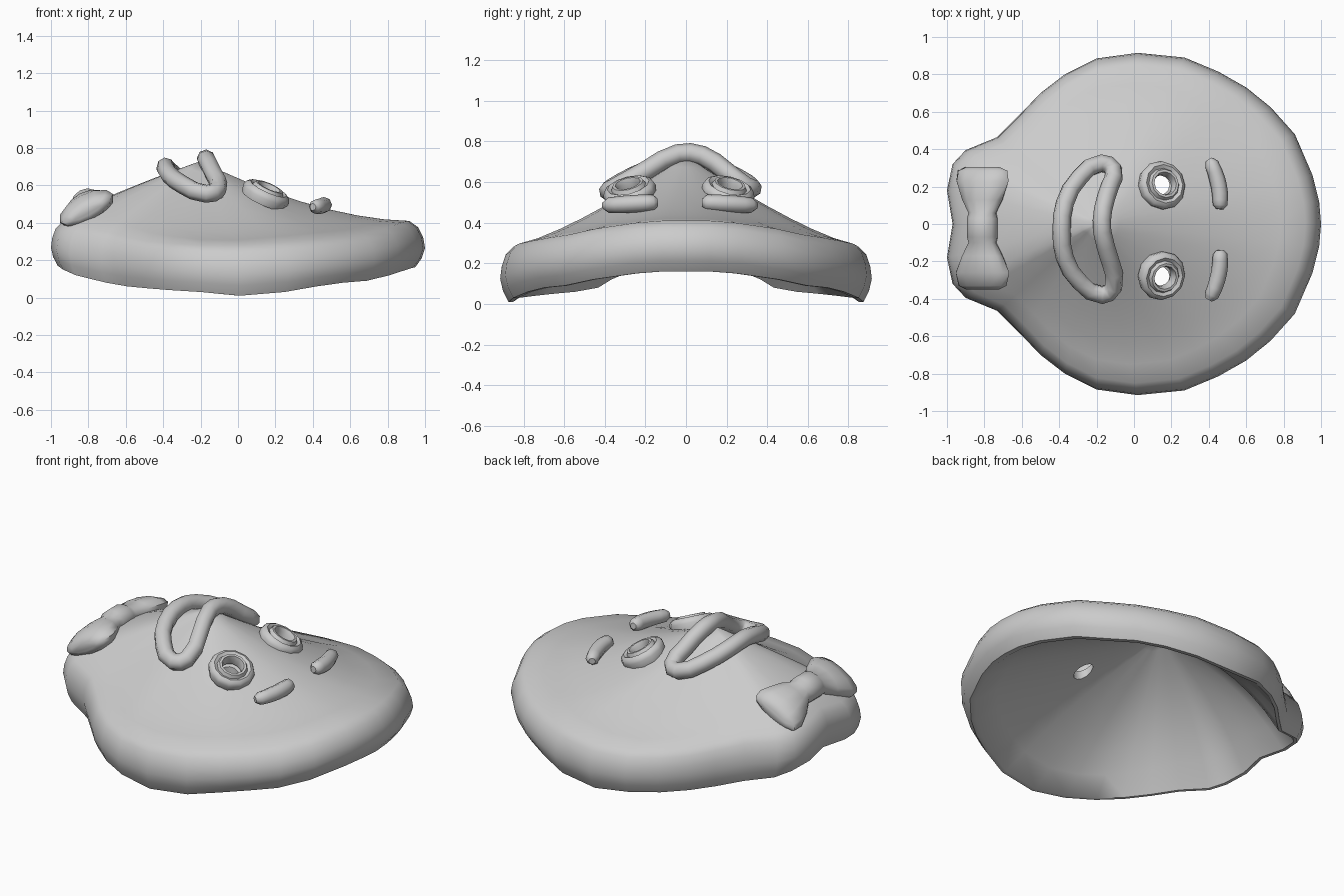
import bpy, bmesh, math
from mathutils import Matrix, Vector

cube = bpy.data.objects.get("Cube")
if cube:
    bpy.data.objects.remove(cube, do_unlink=True)

grey = bpy.data.materials.new("plain_grey")
grey.use_nodes = True
grey.diffuse_color = (0.6, 0.6, 0.6, 1)
grey.node_tree.nodes["Principled BSDF"].inputs["Base Color"].default_value = (0.6, 0.6, 0.6, 1)


def select(ob):
    bpy.ops.object.select_all(action="DESELECT")
    ob.select_set(True)
    bpy.context.view_layer.objects.active = ob


def loft(name, rings, caps=False):
    """Skin a stack of closed rings; the first and last may be capped."""
    bm = bmesh.new()
    rows = [[bm.verts.new(p) for p in ring] for ring in rings]
    n = len(rows[0])
    for a, b in zip(rows, rows[1:]):
        for k in range(n):
            j = (k + 1) % n
            bm.faces.new((a[k], b[k], b[j], a[j]))
    if caps:
        bm.faces.new(rows[0])
        bm.faces.new(rows[-1])
        bmesh.ops.recalc_face_normals(bm, faces=bm.faces)
    else:
        bmesh.ops.remove_doubles(bm, verts=bm.verts, dist=0.0005)
    mesh = bpy.data.meshes.new(name)
    bm.to_mesh(mesh)
    bm.free()
    ob = bpy.data.objects.new(name, mesh)
    bpy.context.collection.objects.link(ob)
    return ob


def finish(ob, angle=50):
    ob.data.materials.clear()
    ob.data.materials.append(grey)
    select(ob)
    bpy.ops.object.shade_smooth_by_angle(angle=math.radians(angle))


def tube(name, points, radius, closed=False, taper=None):
    """Round tube along a smooth path."""
    curve = bpy.data.curves.new(name, "CURVE")
    curve.dimensions = "3D"
    curve.bevel_depth = radius
    curve.bevel_resolution = 2
    curve.use_fill_caps = True
    spline = curve.splines.new("BEZIER")
    spline.resolution_u = 2
    spline.bezier_points.add(len(points) - 1)
    for i, p in enumerate(points):
        knot = spline.bezier_points[i]
        knot.co = p
        knot.handle_left_type = knot.handle_right_type = "AUTO"
        knot.radius = taper[i] if taper else 1
    spline.use_cyclic_u = closed
    ob = bpy.data.objects.new(name, curve)
    bpy.context.collection.objects.link(ob)
    select(ob)
    bpy.ops.object.convert(target="MESH")
    finish(bpy.context.object)


# Mask outline for one half: x, y, rim top height, rim bottom height
half = [
    (1.0, 0, .41, .16), (.99, .12, .41, .16), (.955, .26, .40, .15),
    (.86, .48, .37, .12), (.73, .625, .34, .09), (.60, .73, .325, .08),
    (.45, .815, .31, .06), (.27, .89, .295, .03),
    (.02, .915, .28, .01), (-.20, .885, .28, .03), (-.37, .80, .29, .04),
    (-.50, .70, .30, .05), (-.61, .585, .32, .06), (-.73, .465, .35, .08),
    (-.90, .395, .38, .12), (-.97, .32, .39, .15), (-1.0, .18, .40, .17),
    (-.97, 0, .42, .18),
]
outline = half + [(x, -y, t, b) for x, y, t, b in half[-2:0:-1]]
CX, PEAK, EDGE = -.2, .73, .93


def mask_ring(t, wall=None, inner=False):
    """Ring at fraction t of the outline, on the dome, rim wall or underside."""
    ring = []
    for x, y, top, bottom in outline:
        dx = x - CX
        if wall is None:
            s = t / EDGE
            reach = math.hypot(dx, y)
            c = dx / reach
            power = 1.27 + .45 * c - 1.2 * (max(c, 0) * y / reach) ** 2
            z = top + (PEAK - top) * max(0, 1 - s) ** power
            if inner:
                z -= .03 + (top - bottom - .03) * s ** 3
        else:
            z = bottom + (top - bottom) * wall
        ring.append((CX + dx * t, y * t, z))
    return ring


# Mask shell: dome, rounded rim, then the hollow underside
steps = (0, .1, .2, .32, .45, .58, .7, .82, EDGE)
rings = [mask_ring(t) for t in steps]
rings += [mask_ring(t, w) for t, w in
          ((.97, .86), (.992, .64), (1, .42), (.985, .2), (.955, 0))]
rings += [mask_ring(t, inner=True) for t in reversed(steps)]
mask = loft("mask_shell", rings)

# Eyes: low lathed rings lying on the slope, with holes cut through the shell
profile = [(.058, -.03), (.056, .01), (.064, .032), (.078, .032), (.088, .012),
           (.106, .022), (.124, .012), (.133, -.01), (.125, -.05)]
SIDES = 12


def circle(r, z, place):
    return [place @ Vector((r * math.cos(a), r * math.sin(a), z))
            for a in (math.tau * k / SIDES for k in range(SIDES))]


for side, y in (("left", .21), ("right", -.28)):
    drill = Matrix.Translation((.135, y, .5))
    cutter = loft("eye_cutter", [circle(.055, -.3, drill), circle(.055, .3, drill)], caps=True)
    cutter.hide_render = True
    select(mask)
    cut = mask.modifiers.new("eye_hole", "BOOLEAN")
    cut.operation = "DIFFERENCE"
    cut.object = cutter
    bpy.ops.object.modifier_apply(modifier=cut.name)
    bpy.data.objects.remove(cutter, do_unlink=True)

    tilt = Vector((.45, math.copysign(.25, y), 1)).normalized()
    turn = Vector((0, 0, 1)).rotation_difference(tilt).to_matrix().to_4x4()
    place = Matrix.Translation((.155, y, .565)) @ turn
    finish(loft("eye_ring_" + side, [circle(r, z, place) for r, z in profile]))
finish(mask)

# Mouth: a closed crescent tube wrapped over the ridge
tube("mouth", [
    (-.175, .325, .57), (-.29, .25, .62), (-.37, .11, .68), (-.387, -.03, .70),
    (-.37, -.18, .66), (-.29, -.31, .60), (-.17, -.38, .555), (-.11, -.34, .575),
    (-.13, -.19, .66), (-.17, -.04, .738), (-.165, .08, .73),
    (-.13, .2, .65), (-.11, .29, .58)], .049, closed=True)

# Eyebrows: short bent tubes with rounded ends
ends = (.45, .9, 1, 1, .9, .45)
for side, s, shift in (("left", 1, 0), ("right", -1, -.06)):
    path = [(.40, .345), (.415, .32), (.445, .24), (.46, .16), (.46, .10), (.458, .08)]
    tube("eyebrow_" + side, [(x, s * y + shift, .505 - .06 * y) for x, y in path],
         .043, taper=ends)

# Bow: oval sections along y, pinched at the knot and tilted with the chin
sections = [(.305, .10, .025), (.285, .15, .055), (.23, .158, .075),
            (.13, .12, .075), (.06, .08, .06), (.03, .085, .075),
            (-.07, .085, .075), (-.10, .08, .06), (-.17, .12, .075),
            (-.26, .162, .075), (-.33, .145, .055), (-.35, .10, .025)]
lean = Matrix.Rotation(math.radians(-28), 3, "Y")
bow_rings = []
for y, width, thick in sections:
    height = .515 - .16 * abs(y + .02)
    bow_rings.append([
        lean @ Vector((width * math.cos(a), 0, thick * math.sin(a))) + Vector((-.81, y, height))
        for a in (math.tau * k / SIDES for k in range(SIDES))])
finish(loft("bow", bow_rings, caps=True))
